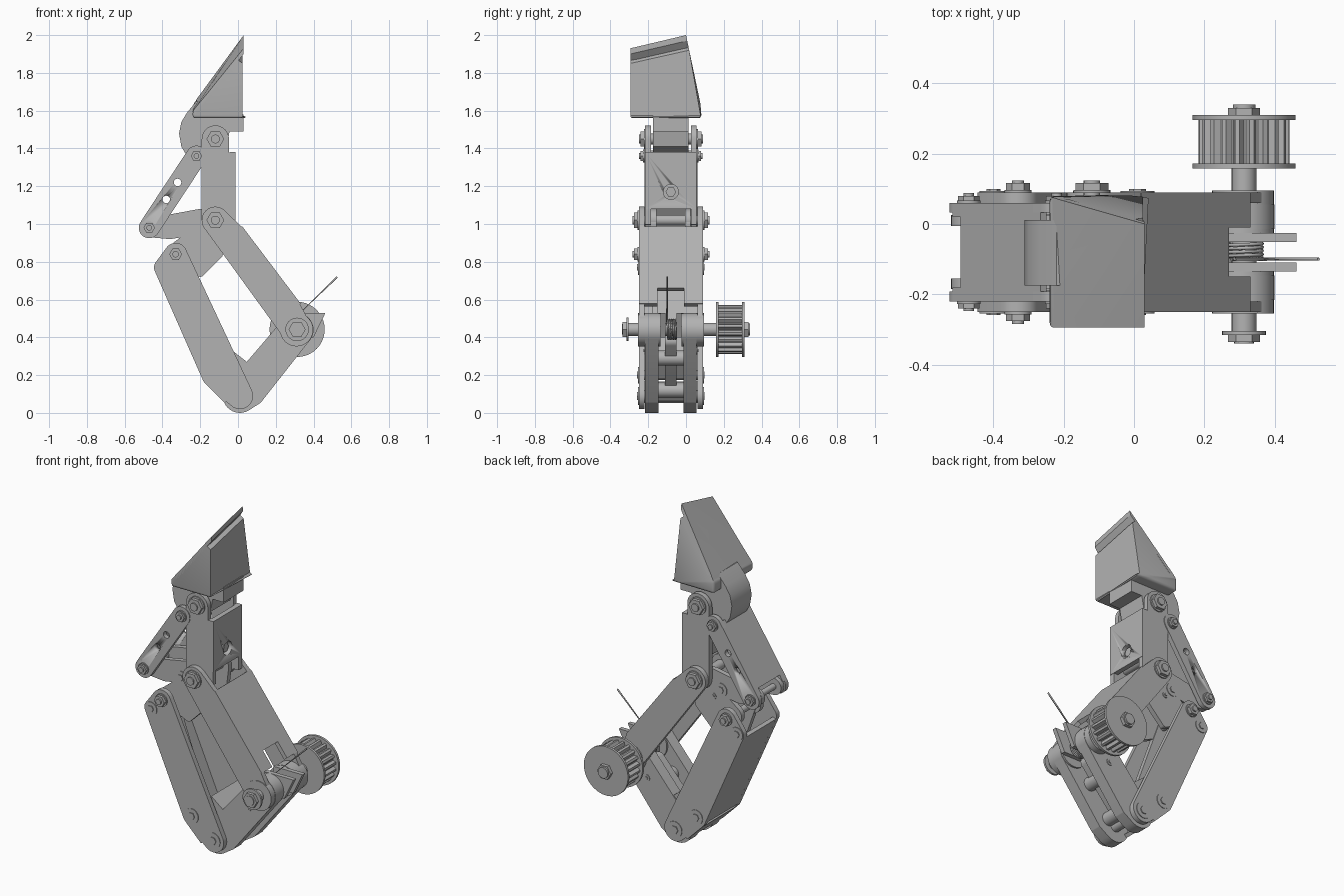
import bpy, bmesh
from math import sin, cos, pi
from mathutils import Vector

if "Cube" in bpy.data.objects:
    bpy.data.objects.remove(bpy.data.objects["Cube"], do_unlink=True)

metal = bpy.data.materials.new("plain grey")
metal.use_nodes = True
GREY = (0.45, 0.45, 0.45, 1)
metal.diffuse_color = GREY
metal.node_tree.nodes["Principled BSDF"].inputs["Base Color"].default_value = GREY

MID = -0.08          # centre plane of the finger


def activate(ob):
    bpy.ops.object.select_all(action='DESELECT')
    ob.select_set(True)
    bpy.context.view_layer.objects.active = ob


def finish(name, bm):
    bmesh.ops.recalc_face_normals(bm, faces=bm.faces[:])
    me = bpy.data.meshes.new(name)
    bm.to_mesh(me)
    bm.free()
    me.materials.append(metal)
    ob = bpy.data.objects.new(name, me)
    bpy.context.collection.objects.link(ob)
    activate(ob)
    bpy.ops.object.shade_smooth_by_angle(angle=0.6)
    return ob


def prism(name, pts, y0, y1):
    """Outline in x, z pushed from y0 to y1."""
    bm = bmesh.new()
    a = [bm.verts.new((x, y0, z)) for x, z in pts]
    b = [bm.verts.new((x, y1, z)) for x, z in pts]
    bm.faces.new(a)
    bm.faces.new(b[::-1])
    for i in range(len(a)):
        bm.faces.new((a[i - 1], a[i], b[i], b[i - 1]))
    return finish(name, bm)


def ring(x, z, r, n, turn=0.0):
    return [(x + r * cos(2 * pi * i / n + turn), z + r * sin(2 * pi * i / n + turn)) for i in range(n)]


def plate(name, discs, y0, y1):
    """Flat plate whose outline wraps tightly round discs (x, z, radius)."""
    pts = sorted({(round(p[0], 5), round(p[1], 5)) for d in discs for p in ring(*d, 32)})

    def half(seq):
        out = []
        for p in seq:
            while len(out) > 1 and ((out[-1][0] - out[-2][0]) * (p[1] - out[-2][1])
                                    - (out[-1][1] - out[-2][1]) * (p[0] - out[-2][0])) <= 1e-7:
                out.pop()
            out.append(p)
        return out[:-1]
    return prism(name, half(pts) + half(pts[::-1]), y0, y1)


def pair(name, discs, outer, t):
    """Matching plates on both sides of the centre plane."""
    return [plate(name + "_front", discs, MID - outer, MID - outer + t),
            plate(name + "_back", discs, MID + outer - t, MID + outer)]


def strip(name, p, q, t, y0, y1):
    """Flat web along p-q, with its thickness to the right of travel."""
    p, q = Vector(p), Vector(q)
    d = (q - p).normalized()
    n = Vector((d.y, -d.x)) * t
    return prism(name, [p, q, q + n, p + n], y0, y1)


def cyl(name, x, z, r, y0, y1, n=32):
    return prism(name, ring(x, z, r, n), y0, y1)


def bore(ob, cutter):
    mod = ob.modifiers.new("hole", 'BOOLEAN')
    mod.operation = 'DIFFERENCE'
    mod.object = cutter
    activate(ob)
    bpy.ops.object.modifier_apply(modifier=mod.name)


def bolt(name, x, z, outer, r=0.045, h=0.026):
    """Through pin with a washer and hex head on each side."""
    cyl(name + "_pin", x, z, r * 0.6, MID - outer, MID + outer, 20)
    for side, s in (("front", -1), ("back", 1)):
        y = MID + s * outer
        cyl(f"{name}_washer_{side}", x, z, r * 1.12, y, y + s * 0.007)
        cyl(f"{name}_head_{side}", x, z, r, y, y + s * h, 6)
        cyl(f"{name}_tip_{side}", x, z, r * 0.5, y, y + s * (h + 0.008), 16)


def rivet(name, x, z, outer, r):
    for s in (-1, 1):
        y = MID + s * outer
        cyl(name + "_rim", x, z, r, y, y + s * 0.004)
        cyl(name + "_cap", x, z, r * 0.5, y, y + s * 0.009, 6)


# Fingertip: wedge whose back face leans forward as it rises
def wedge(name, section, bevel):
    bm = bmesh.new()
    for x, zf, zb in section:
        bm.verts.new((x, -0.295, zf))
        bm.verts.new((x, 0.08 - 0.21 * max(0, zb - 1.62), zb))
    res = bmesh.ops.convex_hull(bm, input=bm.verts[:])
    bmesh.ops.delete(bm, geom=list({v for v in res["geom_interior"] if isinstance(v, bmesh.types.BMVert)}),
                     context='VERTS')
    bmesh.ops.dissolve_limit(bm, angle_limit=0.02, verts=bm.verts[:], edges=bm.edges[:])
    if bevel:
        low = [e for e in bm.edges if all(v.co.z < 1.66 for v in e.verts)]
        bmesh.ops.bevel(bm, geom=low, offset=bevel, segments=3, profile=0.5, affect='EDGES')
    return finish(name, bm)


wedge("fingertip", [(-0.24, 1.56, 1.56), (0.025, 1.56, 1.56), (-0.24, 1.6, 1.63),
                    (0.025, 1.85, 1.92), (-0.01, 1.875, 1.945)], 0.015)
wedge("fingertip_nail", [(-0.22, 1.62, 1.66), (0.03, 1.93, 2.0), (0.03, 1.9, 1.97), (-0.19, 1.62, 1.66)], 0)
prism("fingertip_knuckle", [(-0.22, 1.65), (-0.27, 1.59), (-0.3, 1.54), (-0.312, 1.48), (-0.3, 1.41),
                            (-0.27, 1.36), (-0.22, 1.32), (-0.17, 1.34), (-0.12, 1.385), (-0.06, 1.41),
                            (-0.045, 1.49), (0.028, 1.49), (0.028, 1.58)], -0.175, 0.012)

# Middle segment: open channel with a web on its inner side
pair("middle_side", [(-0.12, 1.45, 0.072), (-0.12, 1.02, 0.072)], 0.136, 0.03)
pair("middle_flange", [(-0.06, 1.375, 0.004), (-0.018, 1.375, 0.004),
                       (-0.06, 1.0, 0.004), (-0.018, 1.0, 0.004)], 0.136, 0.03)
web = strip("middle_web", (-0.012, 1.38), (-0.012, 1.08), -0.03, MID - 0.136, MID + 0.136)
if web.data.vertices[2].co.x > 0:
    web.location.x = -0.03
cutter = cyl("web_cutter", 0, 0, 0.04, -0.1, 0.1)
cutter.rotation_euler.z = pi / 2
cutter.location = (0, MID, 1.17)
bore(web, cutter)
bpy.data.objects.remove(cutter, do_unlink=True)
screw = cyl("middle_screw", 0, 0, 0.028, -0.03, 0.03, 6)
screw.rotation_euler.z = pi / 2
screw.location = (-0.055, MID, 1.17)
plate("middle_core", [(-0.1, 1.2, 0.03), (-0.1, 1.13, 0.03)], MID - 0.106, MID + 0.106)

# Upper rear link: channel with a rear web and two through holes
holes = [(-0.32, 1.22), (-0.38, 1.13)]
for side in pair("upper_link_side", [(-0.22, 1.36, 0.055), (-0.47, 0.98, 0.055)], 0.14, 0.028):
    for x, z in holes:
        cutter = cyl("link_cutter", x, z, 0.02, -0.4, 0.3, 20)
        bore(side, cutter)
        bpy.data.objects.remove(cutter, do_unlink=True)
strip("upper_link_web", (-0.494, 1.045), (-0.266, 1.39), 0.02, MID - 0.14, MID + 0.14)
for s in (-1, 1):
    y = MID + s * 0.12
    strip("upper_link_web_foot", (-0.516, 1.01), (-0.494, 1.045), 0.02, y - 0.02, y + 0.02)

# Rocker between the three linkages
pair("rocker_arm", [(-0.12, 1.02, 0.06), (-0.47, 0.98, 0.05), (-0.2, 1.06, 0.02), (-0.36, 0.94, 0.02)], 0.105, 0.03)
pair("rocker_leg", [(-0.12, 1.0, 0.06), (-0.33, 0.84, 0.055), (-0.2, 0.74, 0.02), (-0.1, 0.84, 0.02)], 0.105, 0.03)
rivet("rocker_screw", -0.25, 0.97, 0.105, 0.04)
rivet("rocker_pin", -0.2, 0.92, 0.105, 0.018)
cyl("rocker_spacer", -0.25, 0.97, 0.03, MID - 0.1, MID + 0.1)

# Lower segment: channel with a notched outer web
pair("lower_side", [(-0.12, 1.02, 0.072), (0.31, 0.44, 0.08), (0.015, 0.98, 0.006), (0.322, 0.575, 0.006)], 0.17, 0.03)
pair("lower_side_bulge", [(-0.12, 1.02, 0.072), (-0.055, 0.86, 0.03), (0.02, 0.76, 0.03)], 0.17, 0.03)
strip("lower_web", (0.022, 0.988), (0.27, 0.66), 0.025, MID - 0.17, MID + 0.17)
for s in (-1, 1):
    y = MID + s * 0.12
    strip("lower_web_foot", (0.27, 0.66), (0.332, 0.578), 0.025, y - 0.05, y + 0.05)

# Lower rear link: channel with a rear web that bends in at the foot
pair("rear_link_side", [(-0.4, 0.77, 0.045), (-0.33, 0.84, 0.06), (-0.13, 0.2, 0.062), (0.01, 0.09, 0.07)], 0.17, 0.03)
strip("rear_link_web", (-0.187, 0.176), (-0.441, 0.752), 0.022, MID - 0.17, MID + 0.17)
strip("rear_link_web_foot", (-0.07, 0.052), (-0.168, 0.15), 0.022, MID - 0.17, MID + 0.17)
plate("rear_link_inner_bar", [(-0.33, 0.84, 0.03), (-0.1, 0.2, 0.03)], MID - 0.1, MID - 0.07)

# Drive crank: two thick rails with cross bars
pair("crank_rail", [(0.01, 0.09, 0.09), (0.31, 0.44, 0.09), (0.11, 0.065, 0.015)], 0.136, 0.07)
for x, z in ((0.06, 0.12), (0.19, 0.29)):
    cyl("crank_cross_bar", x, z, 0.04, MID - 0.07, MID + 0.07)
plate("crank_core", [(0.03, 0.13, 0.035), (0.25, 0.38, 0.035)], MID - 0.03, MID + 0.03)
prism("crank_tab", [(-0.03, 0.33), (0.06, 0.26), (0.0, 0.18)], MID - 0.13, MID + 0.13)
rivet("crank_dowel", 0.22, 0.33, 0.136, 0.02)
for s in (-1, 1):
    y = MID + s * 0.042
    prism("spring_stop", [(0.27, 0.4), (0.4, 0.4), (0.462, 0.528), (0.27, 0.528)], y - 0.013, y + 0.013)
    y = MID + s * 0.115
    cyl("axle_bearing", 0.31, 0.44, 0.088, y - 0.06, y + 0.06)

# Axle, end collar and toothed pulley
AX, AZ = 0.313, 0.442
cyl("axle", AX, AZ, 0.035, -0.325, 0.31)
cyl("axle_collar", AX, AZ, 0.062, -0.316, -0.304)
cyl("axle_end_nut", AX, AZ, 0.045, -0.335, -0.304, 6)
cyl("axle_end", AX, AZ, 0.028, -0.34, -0.3, 20)
teeth = []
for i in range(20):
    for k, r in ((0, 0.112), (0.3, 0.13), (0.62, 0.13), (0.85, 0.112)):
        a = 2 * pi * (i + k) / 20
        teeth.append((AX + r * cos(a), AZ + r * sin(a)))
prism("pulley_teeth", teeth, 0.17, 0.305)
for y in (0.158, 0.296):
    cyl("pulley_flange", AX, AZ, 0.146, y, y + 0.014, 40)
cyl("pulley_nut", AX, AZ, 0.045, 0.3, 0.33, 6)
cyl("pulley_shaft_end", AX, AZ, 0.032, 0.3, 0.34, 20)

# Torsion spring with a long free leg
curve = bpy.data.curves.new("torsion_spring", 'CURVE')
curve.dimensions = '3D'
curve.bevel_depth = 0.005
curve.bevel_resolution = 1
spline = curve.splines.new('POLY')
coil = []
for i in range(116):
    a = 2.36 - 2 * pi * (115 - i) / 23
    coil.append((AX + 0.052 * cos(a), -0.05 - 0.05 * i / 115, AZ + 0.052 * sin(a)))
coil.append((0.525, -0.1, 0.72))
spline.points.add(len(coil) - 1)
for p, c in zip(spline.points, coil):
    p.co = (*c, 1)
spring = bpy.data.objects.new("torsion_spring", curve)
bpy.context.collection.objects.link(spring)
curve.materials.append(metal)
activate(spring)
bpy.ops.object.convert(target='MESH')

# Pivot bolts and flush pins
bolt("top_pivot", -0.12, 1.45, 0.136, 0.047)
bolt("middle_pivot", -0.12, 1.02, 0.17, 0.047)
bolt("upper_link_top", -0.22, 1.36, 0.14, 0.03, 0.02)
bolt("upper_link_foot", -0.47, 0.98, 0.14, 0.03, 0.02)
bolt("rear_link_top", -0.33, 0.84, 0.17, 0.034)
rivet("rear_link_stud", -0.4, 0.77, 0.17, 0.04)
rivet("rear_link_low_stud", -0.13, 0.2, 0.17, 0.044)
rivet("foot_pin", 0.01, 0.09, 0.17, 0.048)
cyl("foot_shaft", 0.01, 0.09, 0.03, MID - 0.17, MID + 0.17)
cyl("low_shaft", -0.13, 0.2, 0.025, MID - 0.17, MID + 0.17)
